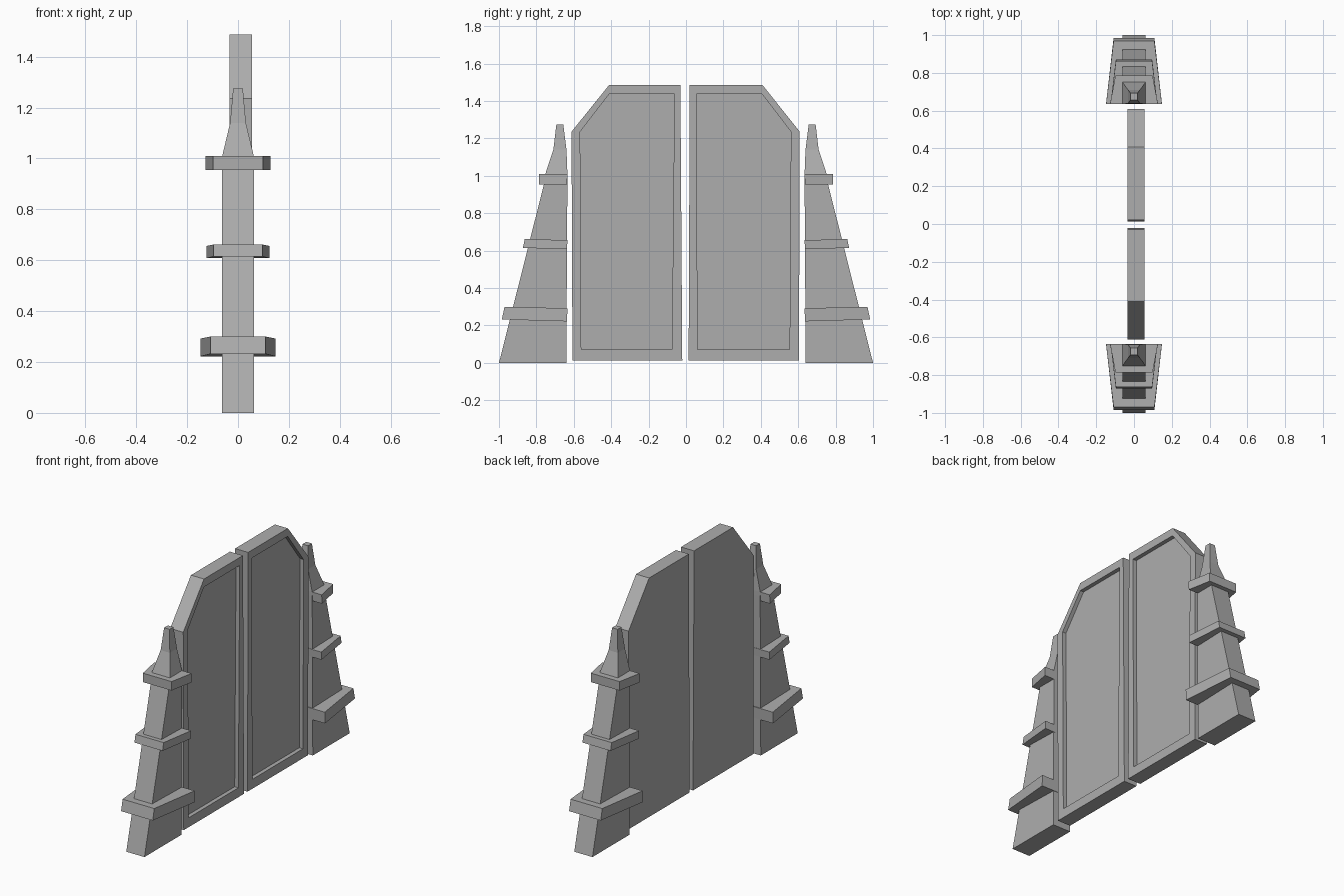
import bpy
import bmesh

cube = bpy.data.objects.get("Cube")
if cube:
    bpy.data.objects.remove(cube, do_unlink=True)

# Single mid grey
GREY = (0.42, 0.42, 0.42, 1)
grey = bpy.data.materials.new("mid grey")
grey.diffuse_color = GREY
grey.use_nodes = True
for node in grey.node_tree.nodes:
    if node.type == 'BSDF_PRINCIPLED':
        node.inputs["Base Color"].default_value = GREY


def loft(name, rings):
    """Closed solid skinned through rings of equal point count, capped at both ends."""
    bm = bmesh.new()
    loops = [[bm.verts.new(p) for p in ring] for ring in rings]
    n = len(loops[0])
    for a, b in zip(loops, loops[1:]):
        for i in range(n):
            j = (i + 1) % n
            bm.faces.new((a[i], a[j], b[j], b[i]))
    bm.faces.new(loops[0][::-1])
    bm.faces.new(loops[-1])
    bmesh.ops.recalc_face_normals(bm, faces=bm.faces)
    mesh = bpy.data.meshes.new(name)
    bm.to_mesh(mesh)
    bm.free()
    mesh.materials.append(grey)
    obj = bpy.data.objects.new(name, mesh)
    bpy.context.collection.objects.link(obj)


def rect(side, half_x, inner, outer, z):
    """Horizontal rectangle reaching from the gate outwards."""
    return [(-half_x, side * inner, z), (half_x, side * inner, z),
            (half_x, side * outer, z), (-half_x, side * outer, z)]


def band_ring(side, inner, outer, half_in, half_out, z_in, z_out):
    """Trapezoid, wide next to the gate and narrow on the outside."""
    return [(-half_in, side * inner, z_in), (half_in, side * inner, z_in),
            (half_out, side * outer, z_out), (-half_out, side * outer, z_out)]


# Bands: outer y at bottom and top, half widths, inner z range, outer z range
BANDS = {
    "lower_band": (0.985, 0.97, 0.148, 0.108, (0.222, 0.292), (0.232, 0.30)),
    "middle_band": (0.872, 0.862, 0.124, 0.096, (0.608, 0.656), (0.615, 0.662)),
    "upper_band": (0.787, 0.787, 0.127, 0.098, (0.955, 1.01), (0.955, 1.01)),
}

for side, tag in ((-1, "front"), (1, "back")):
    # Tapered pillar with a nearly vertical gate side
    loft(f"{tag}_pillar", [rect(side, 0.062, 0.64, 1.0, 0),
                           rect(side, 0.062, 0.634, 0.752, 0.985)])
    # Spire on top
    loft(f"{tag}_spire", [rect(side, 0.062, 0.634, 0.752, 0.985),
                          rect(side, 0.062, 0.634, 0.752, 1.01),
                          rect(side, 0.031, 0.639, 0.709, 1.14),
                          rect(side, 0.019, 0.656, 0.693, 1.275)])
    # Three bands around the pillar
    for name, (low, high, w_in, w_out, zi, zo) in BANDS.items():
        loft(f"{tag}_{name}", [
            band_ring(side, 0.636, low, w_in, w_out, zi[0], zo[0]),
            band_ring(side, 0.634, high, w_in, w_out, zi[1], zo[1])])

# Door leaves: outline and recess outline in (y, z)
DOORS = {
    "front_door": (
        [(-0.02, 0.014), (-0.03, 1.487), (-0.41, 1.487), (-0.612, 1.236), (-0.607, 0.014)],
        [(-0.075, 0.072), (-0.062, 1.438), (-0.41, 1.438), (-0.566, 1.236), (-0.56, 0.072)]),
    "back_door": (
        [(0.014, 0.014), (0.02, 1.487), (0.408, 1.487), (0.608, 1.236), (0.604, 0.014)],
        [(0.062, 0.072), (0.056, 1.438), (0.406, 1.438), (0.561, 1.236), (0.554, 0.072)]),
}
for name, (outline, recess) in DOORS.items():
    # Flat reverse, raised rim and sunk panel on the +x face
    steps = ((-0.034, outline), (0.055, outline), (0.055, recess), (0.03, recess))
    loft(name, [[(x, y, z) for y, z in loop] for x, loop in steps])
